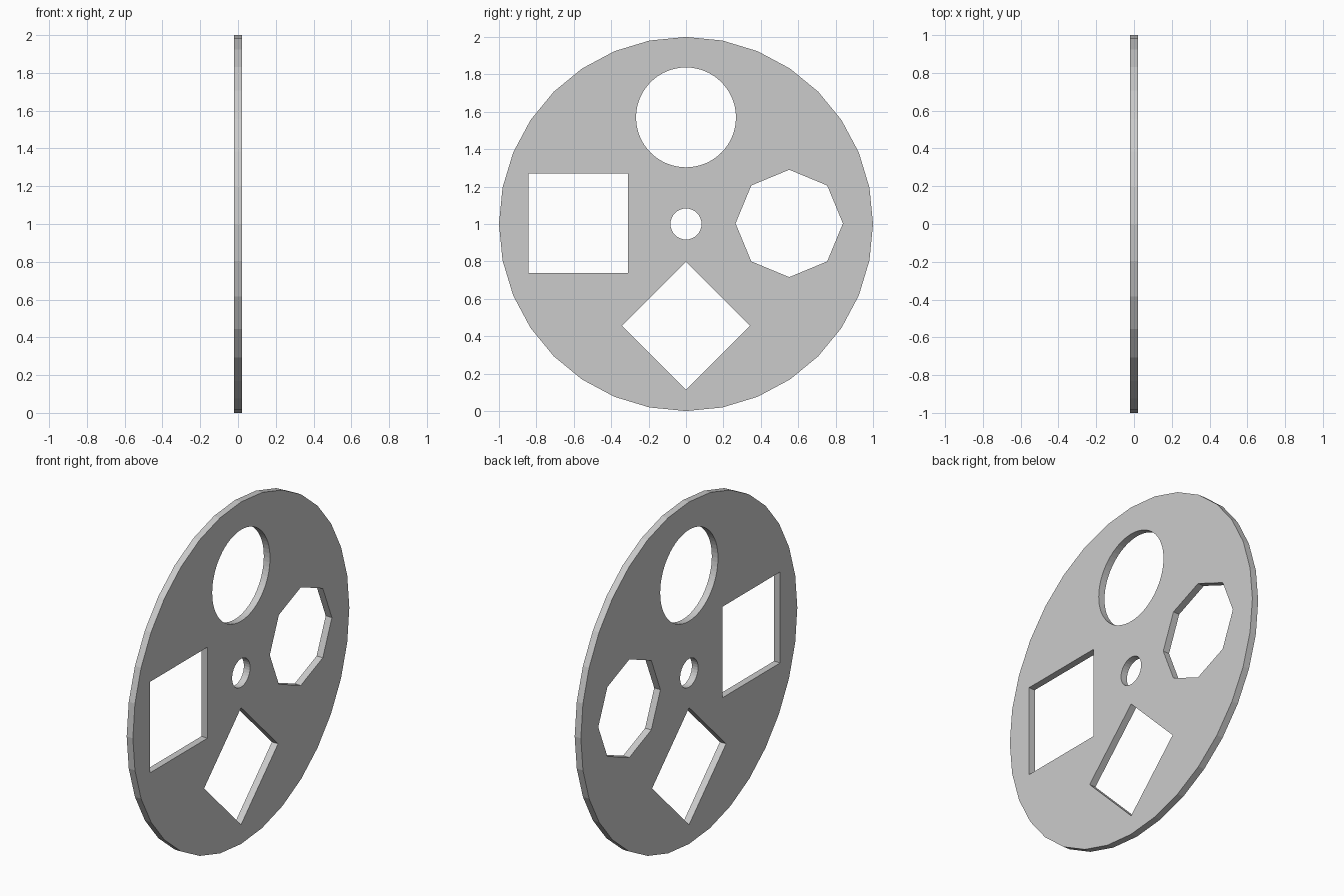
import bpy, bmesh
from math import sin, cos, pi

if "Cube" in bpy.data.objects:
    bpy.data.objects.remove(bpy.data.objects["Cube"])

THICK = 0.04
bm = bmesh.new()


def ring(y, z, r, sides, turn=0.0):
    """Closed polygon outline in the YZ plane."""
    vs = []
    for i in range(sides):
        a = turn + 2 * pi * i / sides
        vs.append(bm.verts.new((-THICK / 2, y + r * cos(a), z + r * sin(a))))
    for i in range(sides):
        bm.edges.new((vs[i], vs[(i + 1) % sides]))


ring(0, 1, 1, 32)                            # outer rim
ring(0, 1, 0.083, 32)                        # axle hole
ring(0, 1.57, 0.267, 64)                     # round hole
ring(0.552, 1.003, 0.287, 8)                 # octagonal hole
ring(-0.576, 1.003, 0.266 * 2 ** 0.5, 4, pi / 4)  # square hole
ring(0, 0.455, 0.342, 4)                     # diamond hole

# Fill the outline around the holes, then give it thickness
bmesh.ops.triangle_fill(bm, edges=bm.edges[:], use_beauty=True)
result = bmesh.ops.extrude_face_region(bm, geom=bm.faces[:], use_keep_orig=True)
new_verts = [g for g in result["geom"] if isinstance(g, bmesh.types.BMVert)]
bmesh.ops.translate(bm, verts=new_verts, vec=(THICK, 0, 0))
bmesh.ops.recalc_face_normals(bm, faces=bm.faces[:])
# Merge the flat triangles on both sides
bmesh.ops.dissolve_limit(bm, angle_limit=0.01, verts=[], edges=bm.edges[:])

mesh = bpy.data.meshes.new("aperture_disc")
bm.to_mesh(mesh)
bm.free()
disc = bpy.data.objects.new("aperture_disc", mesh)
bpy.context.collection.objects.link(disc)
